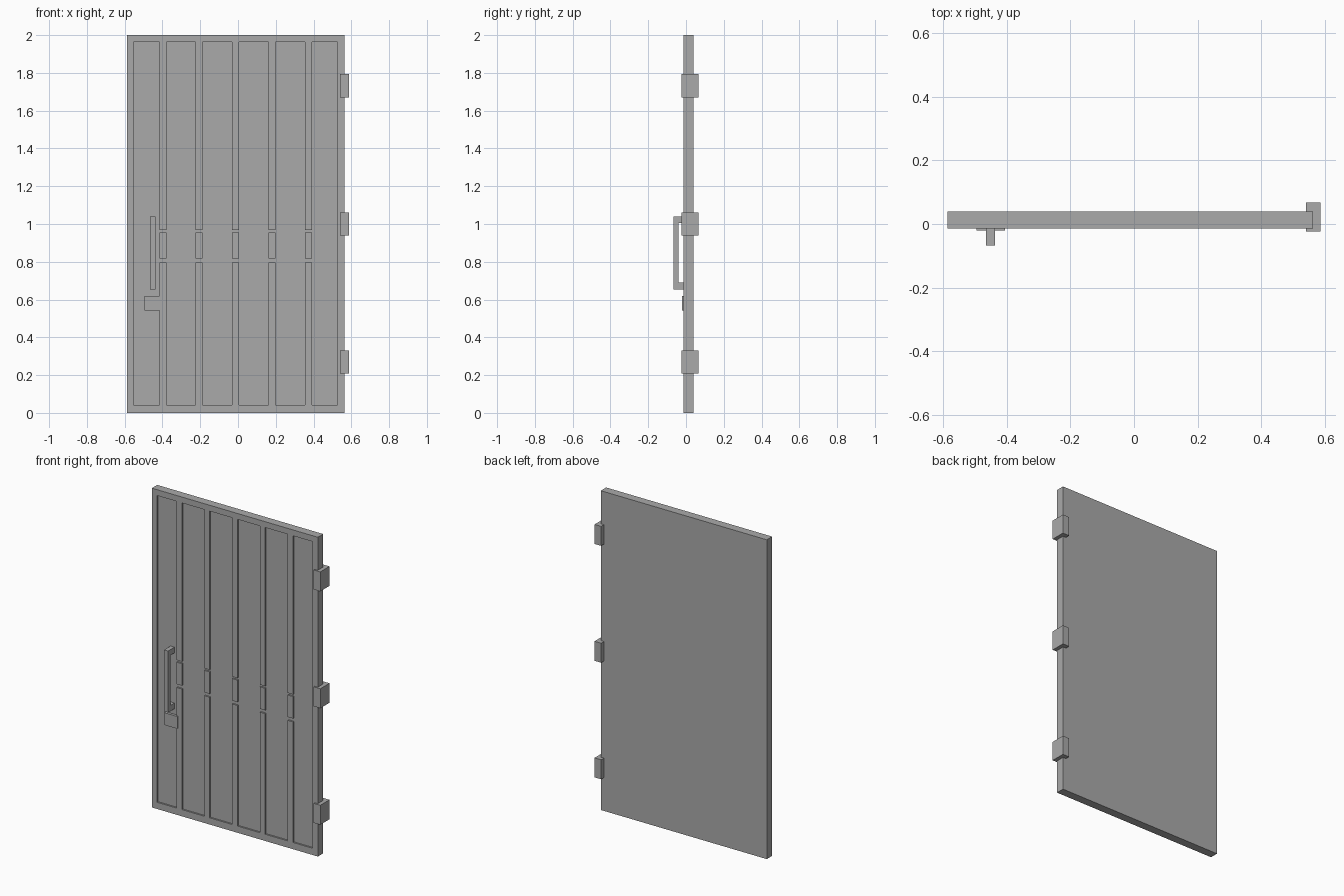
import bpy, bmesh

if "Cube" in bpy.data.objects:
    bpy.data.objects.remove(bpy.data.objects["Cube"])

metal = bpy.data.materials.new("plain_grey")
metal.diffuse_color = (0.402, 0.402, 0.402, 1)
metal.use_nodes = True
metal.node_tree.nodes["Principled BSDF"].inputs["Base Color"].default_value = metal.diffuse_color


def make_object(name, bm):
    bmesh.ops.remove_doubles(bm, verts=bm.verts, dist=1e-5)
    bmesh.ops.recalc_face_normals(bm, faces=bm.faces)
    mesh = bpy.data.meshes.new(name)
    bm.to_mesh(mesh)
    bm.free()
    mesh.materials.append(metal)
    obj = bpy.data.objects.new(name, mesh)
    bpy.context.collection.objects.link(obj)
    return obj


def extrude_profile(name, x0, x1, profile):
    """Extrude a closed (y, z) outline from x0 to x1."""
    bm = bmesh.new()
    face = bm.faces.new([bm.verts.new((x0, y, z)) for y, z in profile])
    ext = bmesh.ops.extrude_face_region(bm, geom=[face])
    moved = [v for v in ext["geom"] if isinstance(v, bmesh.types.BMVert)]
    bmesh.ops.translate(bm, verts=moved, vec=(x1 - x0, 0, 0))
    return make_object(name, bm)


def box(name, x0, x1, y0, y1, z0, z1):
    return extrude_profile(name, x0, x1, [(y0, z0), (y1, z0), (y1, z1), (y0, z1)])


# Door leaf: cells are either raised (frame, strips) or recessed (panels, gaps)
FRONT, FLOOR, BACK = -0.014, -0.004, 0.039
xs = [-0.587, -0.552]
for i in range(5):
    c = -0.398 + i * 0.1925
    xs += [c - 0.0185, c + 0.0185]
xs += [0.527, 0.563]
zs = [0, 0.042, 0.797, 0.818, 0.956, 0.969, 1.963, 2.0]
nx, nz = len(xs) - 1, len(zs) - 1


def depth(i, j):
    if i in (0, nx - 1) or j in (0, nz - 1):
        return FRONT                      # outer frame
    if i % 2 == 0 and j not in (2, 4):
        return FRONT                      # vertical strips, split by two gaps
    return FLOOR


bm = bmesh.new()


def quad(*pts):
    bm.faces.new([bm.verts.new(p) for p in pts])


for i in range(nx):
    for j in range(nz):
        a, b, c, d = xs[i], xs[i + 1], zs[j], zs[j + 1]
        y = depth(i, j)
        quad((a, y, c), (b, y, c), (b, y, d), (a, y, d))
        quad((a, BACK, c), (a, BACK, d), (b, BACK, d), (b, BACK, c))
        # step walls towards the next cell, and the outer rim
        right = BACK if i == nx - 1 else depth(i + 1, j)
        above = BACK if j == nz - 1 else depth(i, j + 1)
        if right != y:
            quad((b, y, c), (b, right, c), (b, right, d), (b, y, d))
        if above != y:
            quad((a, y, d), (b, y, d), (b, above, d), (a, above, d))
        if i == 0:
            quad((a, y, c), (a, y, d), (a, BACK, d), (a, BACK, c))
        if j == 0:
            quad((a, y, c), (a, BACK, c), (b, BACK, c), (b, y, c))
make_object("door_leaf", bm)

# Pull handle: C-shaped side profile
extrude_profile("pull_handle", -0.465, -0.438, [
    (FLOOR, 0.654), (-0.067, 0.654), (-0.067, 1.04), (FLOOR, 1.04),
    (FLOOR, 1.004), (-0.041, 1.004), (-0.041, 0.69), (FLOOR, 0.69)])

# Lock plate below the handle
box("lock_plate", -0.496, -0.406, -0.02, FLOOR, 0.543, 0.62)

# Three hinges on the right edge
for name, z in (("bottom", 0.27), ("middle", 1.0), ("top", 1.732)):
    box(name + "_hinge", 0.541, 0.587, -0.024, 0.067, z - 0.061, z + 0.061)
